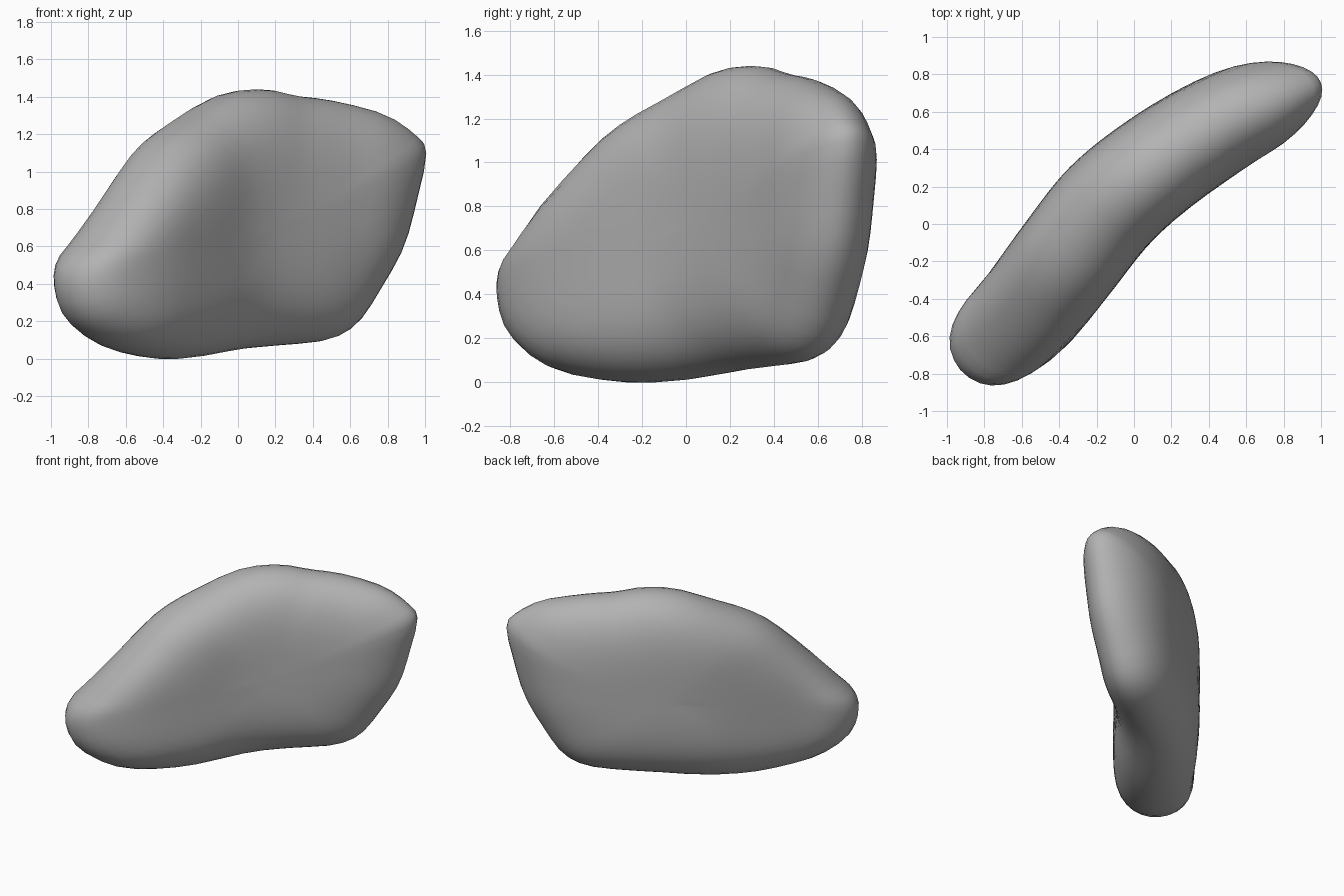
import bpy, bmesh, math
from mathutils import Vector

cube = bpy.data.objects.get("Cube")
if cube:
    bpy.data.objects.remove(cube, do_unlink=True)

SEGMENTS, RINGS = 56, 14


def spline(pts, i, t):
    """Catmull-Rom point between pts[i] and pts[i + 1], clamped at the ends."""
    n = len(pts)
    a, b, c, d = (Vector(pts[min(max(k, 0), n - 1)]) for k in range(i - 1, i + 3))
    return 0.5 * (2 * b + (c - a) * t + (2 * a - 5 * b + 4 * c - d) * t * t
                  + (3 * b - a - 3 * c + d) * t ** 3)


# Bent centre line in plan: x, y, half thickness
spine = [(-0.95, -0.8, 0.23), (-0.76, -0.635, 0.265), (-0.57, -0.46, 0.285),
         (-0.36, -0.19, 0.295), (-0.13, 0.1, 0.295), (0.16, 0.34, 0.285),
         (0.49, 0.545, 0.275), (0.76, 0.66, 0.27), (1.0, 0.755, 0.24)]
dense = [spline(spine, i, k / 10) for i in range(len(spine) - 1) for k in range(10)]
dense.append(Vector(spine[-1]))


def on_spine(x):
    """Centre, sideways direction and half thickness at x."""
    i = 0
    while i < len(dense) - 2 and dense[i + 1].x < x:
        i += 1
    a, b = dense[i], dense[i + 1]
    p = a.lerp(b, (x - a.x) / (b.x - a.x))
    lo, hi = dense[max(i - 5, 0)], dense[min(i + 6, len(dense) - 1)]
    d = (hi - lo).xy.normalized()
    return p.xy, Vector((-d.y, d.x)), p.z


# Rim seen from the front: x, z
rim = [(-0.925, 0.37), (-0.91, 0.51), (-0.81, 0.645), (-0.6, 0.93), (-0.45, 1.14),
       (-0.3, 1.27), (-0.08, 1.41), (0.13, 1.44), (0.31, 1.405), (0.5, 1.38),
       (0.77, 1.31), (0.94, 1.2), (1.0, 1.1), (0.95, 0.85), (0.88, 0.6),
       (0.76, 0.38), (0.63, 0.19), (0.47, 0.1), (0.2, 0.07), (0, 0.05),
       (-0.3, 0.0), (-0.5, 0.01), (-0.71, 0.075), (-0.87, 0.21)]
loop = rim[-1:] + rim + rim[:2]
outline = []
for s in range(SEGMENTS):
    f = s * len(rim) / SEGMENTS
    outline.append(spline(loop, int(f) + 1, f % 1))
core = Vector((0.03, 0.7))


def surface(edge, r, side):
    """Point at fraction r from the core to the rim, blunter at the thick end."""
    p = core.lerp(edge, r)
    c, n, half = on_spine(p.x)
    blunt = 3.5 + 0.5 * min(1, edge.y) + 9 * max(0, -edge.x) ** 2
    if side < 0:
        blunt -= 0.6 * max(0, edge.x)
    q = c + n * side * half * max(0, 1 - r ** blunt) ** 0.5
    return (q.x, q.y, p.y)


# Stone: rings from the back face, round the rim, to the front face
bm = bmesh.new()
rings = []
for k in range(1, 2 * RINGS):
    a = math.pi * k / (2 * RINGS)
    side = 1 if k <= RINGS else -1
    rings.append([bm.verts.new(surface(e, math.sin(a), side)) for e in outline])
for lower, upper in zip(rings, rings[1:]):
    for s in range(SEGMENTS):
        t = (s + 1) % SEGMENTS
        bm.faces.new((lower[s], lower[t], upper[t], upper[s]))
for ring, side in ((rings[0], 1), (rings[-1], -1)):
    pole = bm.verts.new(surface(core, 0, side))
    for s in range(SEGMENTS):
        bm.faces.new((pole, ring[s], ring[(s + 1) % SEGMENTS]))
bmesh.ops.recalc_face_normals(bm, faces=bm.faces)
mesh = bpy.data.meshes.new("curved_stone")
bm.to_mesh(mesh)
bm.free()
stone = bpy.data.objects.new("curved_stone", mesh)
bpy.context.collection.objects.link(stone)
mesh.shade_smooth()

# Plain grey
grey = bpy.data.materials.new("stone_grey")
grey.use_nodes = True
colour = (0.45, 0.45, 0.45, 1)
grey.diffuse_color = colour
grey.node_tree.nodes["Principled BSDF"].inputs["Base Color"].default_value = colour
mesh.materials.append(grey)
